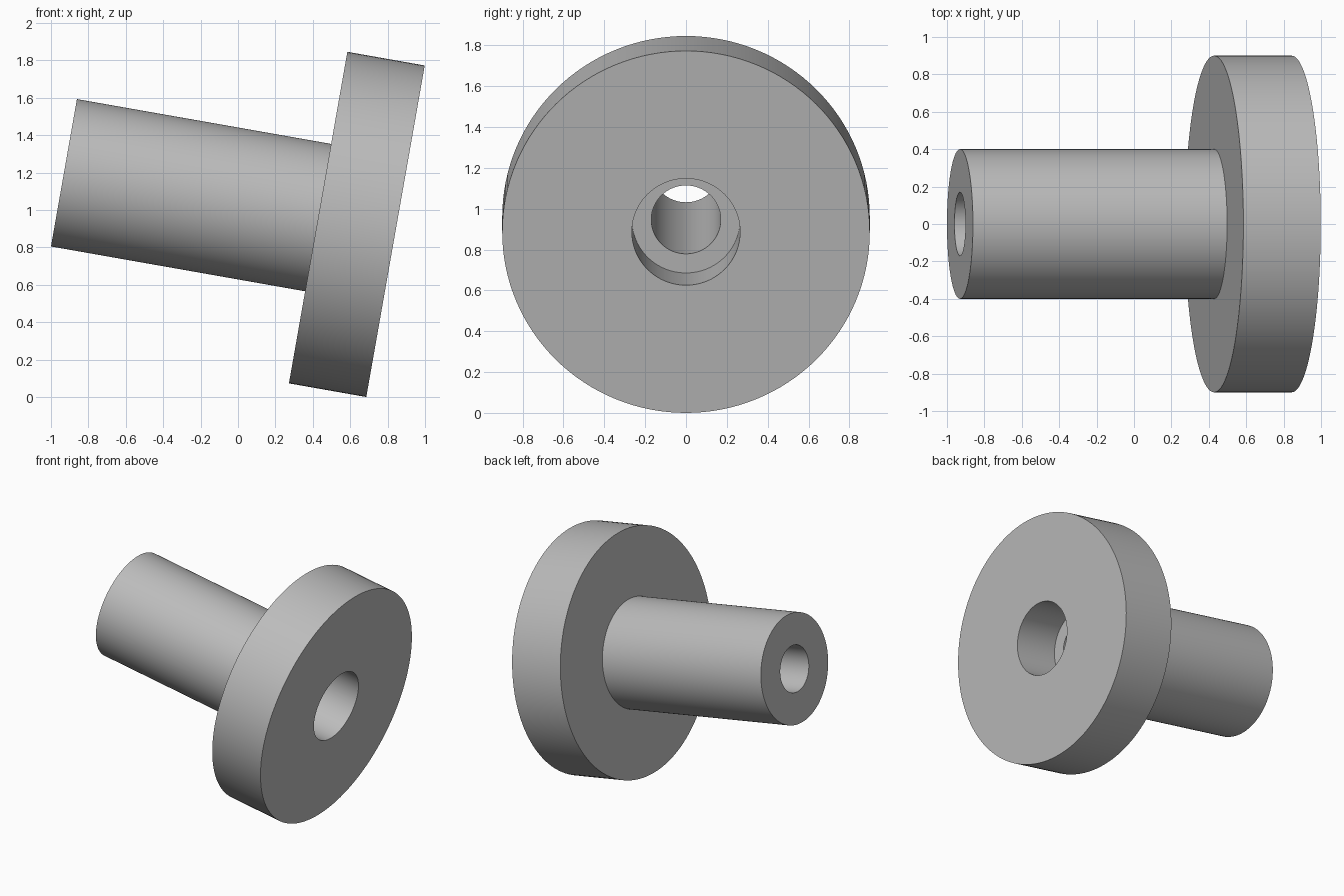
import bpy
import bmesh
from math import radians, sin, cos, tau
from mathutils import Vector

cube = bpy.data.objects.get("Cube")
if cube:
    bpy.data.objects.remove(cube, do_unlink=True)

TILT = radians(10)
LENGTH = 1.8
FLANGE_R, FLANGE_T = 0.9, 0.42
SLEEVE_R = 0.4
BORE_R = 0.17
RECESS_R, RECESS_D = 0.265, 0.345
SEGMENTS = 128

# Plain grey material
grey = bpy.data.materials.new("plain_grey")
grey.use_nodes = True
grey.diffuse_color = (0.5, 0.5, 0.5, 1)
grey.node_tree.nodes["Principled BSDF"].inputs["Base Color"].default_value = (0.5, 0.5, 0.5, 1)

# Closed half section (distance along the axis, radius)
flange_back = LENGTH - FLANGE_T
recess_floor = LENGTH - RECESS_D
section = [
    (0, BORE_R), (0, SLEEVE_R),
    (flange_back, SLEEVE_R), (flange_back, FLANGE_R),
    (LENGTH, FLANGE_R), (LENGTH, RECESS_R),
    (recess_floor, RECESS_R), (recess_floor, BORE_R),
]

# Flanged sleeve with through bore and counterbore, turned about its axis
bm = bmesh.new()
verts = [bm.verts.new((x, 0, r)) for x, r in section]
edges = [bm.edges.new((v, verts[(i + 1) % len(verts)])) for i, v in enumerate(verts)]
bmesh.ops.spin(bm, geom=verts + edges, cent=(0, 0, 0), axis=(1, 0, 0),
               angle=tau, steps=SEGMENTS, use_merge=True)
bmesh.ops.remove_doubles(bm, verts=bm.verts, dist=0.0001)
bmesh.ops.recalc_face_normals(bm, faces=bm.faces)
mesh = bpy.data.meshes.new("flanged_sleeve")
bm.to_mesh(mesh)
bm.free()
mesh.materials.append(grey)

# Tilt it so the flange rim rests on the ground
sleeve = bpy.data.objects.new("flanged_sleeve", mesh)
bpy.context.collection.objects.link(sleeve)
sleeve.rotation_euler.y = TILT
sleeve.location = Vector((-1 + SLEEVE_R * sin(TILT), 0,
                          FLANGE_R * cos(TILT) + LENGTH * sin(TILT)))

# Smooth walls with crisp rims
bpy.ops.object.select_all(action='DESELECT')
sleeve.select_set(True)
bpy.context.view_layer.objects.active = sleeve
bpy.ops.object.shade_smooth_by_angle(angle=radians(30))
